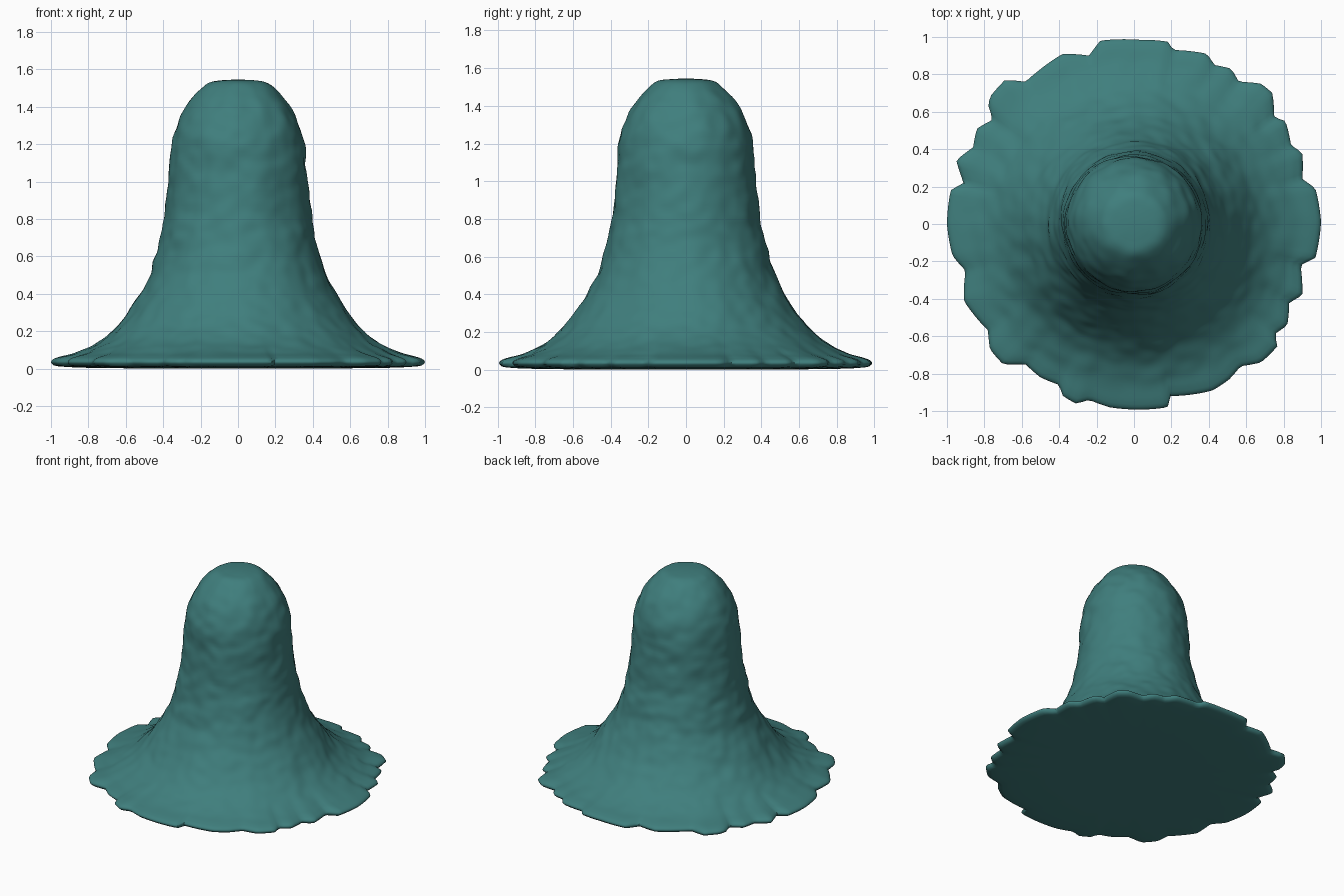
import bpy, bmesh, math
from mathutils import Vector, noise

if "Cube" in bpy.data.objects:
    bpy.data.objects.remove(bpy.data.objects["Cube"])

SEGMENTS = 240

# Side profile (radius, height), from under the base, round the rim and up to the crown
PROFILE = [(0.40, 0.0), (0.80, 0.004), (0.96, 0.012), (0.99, 0.022), (1.00, 0.036),
           (0.985, 0.052), (0.95, 0.064), (0.86, 0.088), (0.75, 0.14), (0.665, 0.21),
           (0.59, 0.30), (0.525, 0.40), (0.475, 0.50), (0.44, 0.60), (0.415, 0.70),
           (0.395, 0.80), (0.375, 0.95), (0.365, 1.08), (0.355, 1.20), (0.325, 1.31),
           (0.265, 1.42), (0.195, 1.50), (0.145, 1.532), (0.08, 1.542)]
TOP = 1.546

# Ragged brim outline seen from above (x, y in hundredths)
BRIM = [(-18, 98), (2, 98.5), (18, 97.5), (21, 93), (39, 91), (43, 85), (52, 83), (56, 76),
        (68, 75), (74, 70), (75, 57), (81, 55), (84, 42), (90, 38), (90, 24), (97, 19),
        (100, 1), (97, -18), (89, -22), (90, -38), (83, -42), (82, -54), (75, -59),
        (77, -65), (68, -74), (57, -76), (51, -83), (42, -89), (19, -92), (18, -98),
        (-13, -98), (-24, -94), (-31, -96), (-38, -92), (-40, -86), (-50, -82), (-58, -75),
        (-70, -75), (-77, -67), (-78, -57), (-91, -41), (-90, -25), (-97, -17), (-100, 0),
        (-98, 18), (-91, 22), (-95, 34), (-86, 41), (-84, 51), (-75, 56), (-78, 62),
        (-77, 68), (-69, 77), (-58, 76), (-51, 82), (-38, 91), (-24, 90)]
polar = sorted((math.atan2(y, x), math.hypot(x, y) / 100) for x, y in BRIM)
polar = ([(polar[-1][0] - math.tau, polar[-1][1])] + polar
         + [(polar[0][0] + math.tau, polar[0][1])])


def brim_radius(angle):
    for (a0, r0), (a1, r1) in zip(polar, polar[1:]):
        if a0 <= angle <= a1:
            t = (angle - a0) / max(a1 - a0, 1e-6)
            return r0 + (r1 - r0) * t
    return 1.0


def catmull(p0, p1, p2, p3, t):
    return tuple(0.5 * (2 * b + (c - a) * t + (2 * a - 5 * b + 4 * c - d) * t * t
                        + (3 * b - a - 3 * c + d) * t ** 3)
                 for a, b, c, d in zip(p0, p1, p2, p3))


# Smoothly resample the profile
points = []
ends = [PROFILE[0]] + PROFILE + [PROFILE[-1]]
for i in range(len(PROFILE) - 1):
    steps = 2 if i < 6 else 6
    points += [catmull(*ends[i:i + 4], k / steps) for k in range(steps)]
points.append(PROFILE[-1])

# Turned body with ragged brim and hand-worked ripples
bm = bmesh.new()
angles = [-math.pi + math.tau * k / SEGMENTS for k in range(SEGMENTS)]
brim = [brim_radius(a) for a in angles]
rings = []
for r, z in points:
    ring = []
    fade = min(max((r - 0.66) / 0.30, 0), 1) ** 2 if z > 0.015 else max(0, (r - 0.5) / 0.5)
    for a, edge in zip(angles, brim):
        c, s = math.cos(a), math.sin(a)
        radius = r * (1 + (edge - 1) * fade)
        height = z
        if z > 0.06:
            amount = min((z - 0.06) / 0.05, 1) * min(r / 0.3, 1)
            coarse = noise.noise(Vector((c * 2.2, s * 2.2, z * 7)))
            fine = noise.noise(Vector((r * c * 11 + 9, r * s * 11, z * 15)))
            radius += amount * (0.011 * coarse + 0.006 * fine)
            height += 0.004 * amount * fine
        ring.append(bm.verts.new((radius * c, radius * s, height)))
    rings.append(ring)
for low, high in zip(rings, rings[1:]):
    for k in range(SEGMENTS):
        n = (k + 1) % SEGMENTS
        bm.faces.new((low[k], low[n], high[n], high[k]))

# Flat underside and rounded crown centre
bm.faces.new(rings[0][::-1])
crown = bm.verts.new((0, 0, TOP))
for k in range(SEGMENTS):
    bm.faces.new((rings[-1][k], rings[-1][(k + 1) % SEGMENTS], crown))
bmesh.ops.recalc_face_normals(bm, faces=bm.faces)

mesh = bpy.data.meshes.new("flared_bell_body")
bm.to_mesh(mesh)
bm.free()
body = bpy.data.objects.new("flared_bell_body", mesh)
bpy.context.collection.objects.link(body)

# Teal colour and smooth shading
teal = bpy.data.materials.new("teal")
teal.diffuse_color = (0.05, 0.21, 0.205, 1)
teal.use_nodes = True
teal.node_tree.nodes["Principled BSDF"].inputs["Base Color"].default_value = teal.diffuse_color
mesh.materials.append(teal)
bpy.context.view_layer.objects.active = body
body.select_set(True)
bpy.ops.object.shade_smooth_by_angle(angle=math.radians(50))
